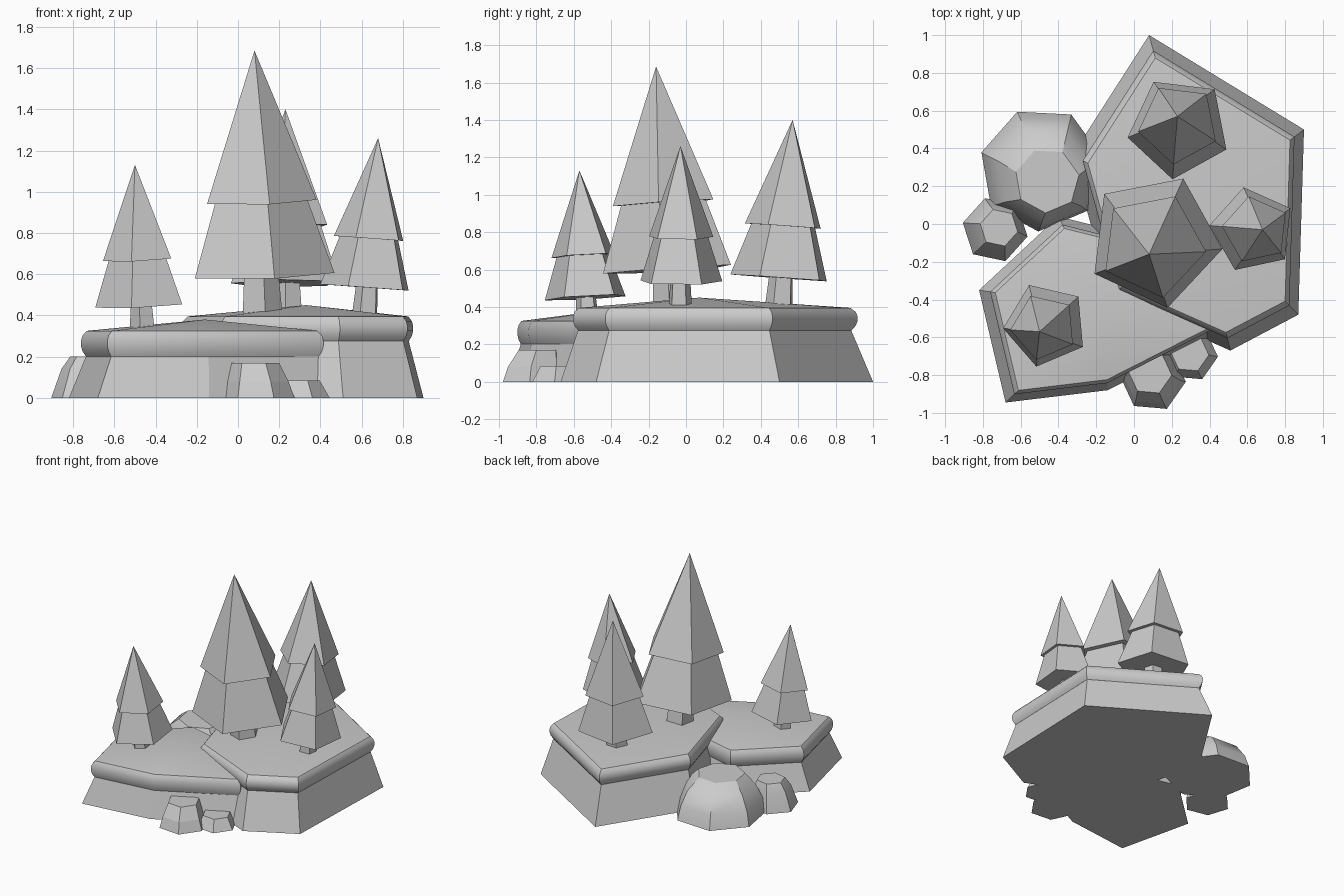
import bpy, bmesh, math
from mathutils import Vector, Matrix

if "Cube" in bpy.data.objects:
    bpy.data.objects.remove(bpy.data.objects["Cube"])


def loft(name, outline, rings, apex=None, matrix=None, smooth=False):
    """Stack scaled copies of an outline; rings are (z, scale, dx, dy)."""
    bm = bmesh.new()
    loops = []
    for z, s, dx, dy in rings:
        loops.append([bm.verts.new((x * s + dx, y * s + dy, z)) for x, y in outline])
    n = len(outline)
    for a, b in zip(loops, loops[1:]):
        for i in range(n):
            j = (i + 1) % n
            bm.faces.new((a[i], a[j], b[j], b[i]))
    bm.faces.new(list(reversed(loops[0])))
    if apex is None:
        bm.faces.new(loops[-1])
    else:
        tip = bm.verts.new(apex)
        for i in range(n):
            bm.faces.new((loops[-1][i], loops[-1][(i + 1) % n], tip))
    bmesh.ops.recalc_face_normals(bm, faces=bm.faces)
    mesh = bpy.data.meshes.new(name)
    bm.to_mesh(mesh)
    bm.free()
    ob = bpy.data.objects.new(name, mesh)
    bpy.context.collection.objects.link(ob)
    if matrix:
        ob.matrix_world = matrix
    if smooth:
        bpy.ops.object.select_all(action='DESELECT')
        ob.select_set(True)
        bpy.context.view_layer.objects.active = ob
        bpy.ops.object.shade_smooth_by_angle(angle=math.radians(30))
    return ob


def ngon(n, r, deg):
    return [(r * math.cos(math.radians(deg) + 2 * math.pi * i / n),
             r * math.sin(math.radians(deg) + 2 * math.pi * i / n)) for i in range(n)]


# Plateaus: tapered cliff with a rounded, gently domed turf cap
def plateau(name, points, centre, z0, z1, peak):
    cx, cy = centre
    outline = [(x - cx, y - cy) for x, y in points]
    h = z1 - z0
    place = Matrix.Translation((cx, cy, 0))
    loft(name + "_cliff", outline, [(0, 1, 0, 0), (z0 + 0.01, 0.87, 0, 0)], matrix=place)
    loft(name + "_turf", outline,
         [(z0, 0.875, 0, 0), (z0 + h * 0.2, 0.9, 0, 0), (z0 + h * 0.42, 0.912, 0, 0),
          (z0 + h * 0.62, 0.912, 0, 0), (z0 + h * 0.82, 0.9, 0, 0), (z1, 0.87, 0, 0)],
         apex=(0, 0, peak), matrix=place, smooth=True)


plateau("high_plateau",
        [(0.08, 1.0), (-0.33, 0.36), (-0.12, -0.39), (0.51, -0.67), (0.87, -0.48), (0.90, 0.50)],
        (0.33, 0.07), 0.275, 0.395, 0.45)
plateau("low_plateau",
        [(-0.82, -0.35), (-0.68, -0.945), (-0.14, -0.88), (0.47, -0.57), (0.32, -0.14), (-0.40, 0.04)],
        (-0.16, -0.45), 0.2, 0.325, 0.38)


# Trees: leaning axis, five-sided trunk and two foliage tiers
def tree(name, base, tip, r, deg):
    base, tip = Vector(base), Vector(tip)
    axis = tip - base
    h = axis.length
    m = Matrix.Translation(base) @ Vector((0, 0, 1)).rotation_difference(axis).to_matrix().to_4x4()
    pent = ngon(5, r, deg)
    loft(name + "_trunk", pent, [(-0.19 * h - 0.02, 0.29, 0, 0), (0.03 * h, 0.24, 0, 0)], matrix=m)
    loft(name + "_lower_foliage", pent, [(0, 1, 0, 0), (0.34 * h, 0.65, 0, 0)], matrix=m)
    loft(name + "_upper_foliage", pent, [(0.328 * h, 0.785, 0, 0)], apex=(0, 0, h), matrix=m)


tree("tall_tree", (0.108, -0.088, 0.60), (0.08, -0.16, 1.685), 0.363, 65)
tree("back_tree", (0.238, 0.511, 0.555), (0.23, 0.57, 1.40), 0.277, 47)
tree("right_tree", (0.628, -0.032, 0.535), (0.68, -0.03, 1.26), 0.231, 30)
tree("left_tree", (-0.466, -0.533, 0.45), (-0.50, -0.57, 1.13), 0.228, 41)

# Rocks around the foot of the plateaus
loft("boulder", ngon(7, 0.33, 10),
     [(0, 1, -0.49, 0.29), (0.10, 0.93, -0.485, 0.28), (0.2, 0.77, -0.475, 0.265),
      (0.27, 0.52, -0.46, 0.23)], smooth=True)
loft("left_rock", ngon(6, 0.175, 48),
     [(0, 1, -0.735, -0.03), (0.14, 0.77, -0.725, -0.025), (0.2, 0.58, -0.715, -0.02)], smooth=True)
loft("front_rock", ngon(6, 0.175, 55),
     [(0, 1, 0.1, -0.82), (0.08, 0.86, 0.095, -0.815), (0.17, 0.66, 0.085, -0.79)])
loft("small_front_rock", ngon(6, 0.145, -65),
     [(0, 1, 0.3, -0.69), (0.085, 0.7, 0.295, -0.685)])
